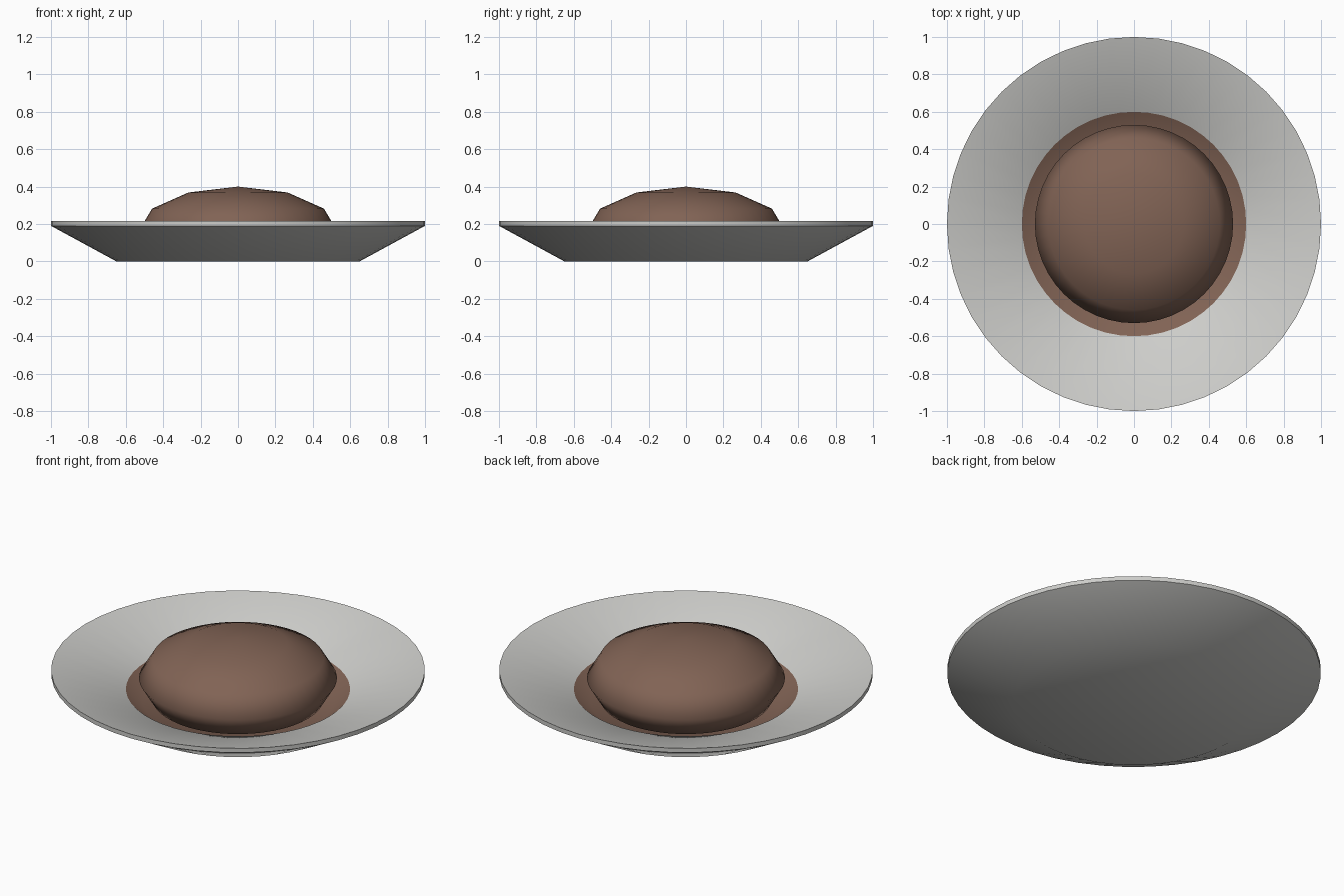
import bpy, bmesh, math

cube = bpy.data.objects.get("Cube")
if cube:
    bpy.data.objects.remove(cube, do_unlink=True)


def material(name, rgb):
    mat = bpy.data.materials.new(name)
    mat.use_nodes = True
    mat.diffuse_color = (*rgb, 1)
    mat.node_tree.nodes["Principled BSDF"].inputs["Base Color"].default_value = (*rgb, 1)
    return mat


def lathe(name, profile, mat, steps=48, angle=40):
    """Spin a (radius, height) profile around z."""
    bm = bmesh.new()
    verts = [bm.verts.new((r, 0, z)) for r, z in profile]
    edges = [bm.edges.new(pair) for pair in zip(verts, verts[1:])]
    bmesh.ops.spin(bm, geom=verts + edges, cent=(0, 0, 0), axis=(0, 0, 1),
                   angle=math.tau, steps=steps, use_duplicate=False)
    bmesh.ops.remove_doubles(bm, verts=bm.verts, dist=0.0005)
    bmesh.ops.recalc_face_normals(bm, faces=bm.faces)
    mesh = bpy.data.meshes.new(name)
    bm.to_mesh(mesh)
    bm.free()
    mesh.materials.append(mat)
    obj = bpy.data.objects.new(name, mesh)
    bpy.context.collection.objects.link(obj)
    bpy.ops.object.select_all(action='DESELECT')
    obj.select_set(True)
    bpy.context.view_layer.objects.active = obj
    bpy.ops.object.shade_smooth_by_angle(angle=math.radians(angle))
    return obj


grey = material("plate grey", (0.61, 0.61, 0.59))
brown = material("food brown", (0.22, 0.125, 0.09))

# Plate: flat base, flared side, thin rim, sloping dish and sunken well
plate = lathe("plate", [(0, 0), (0.65, 0), (1, 0.19), (1, 0.215),
                        (0.6, 0.10), (0.51, 0.03), (0, 0.03)], grey)

# The sunken well is coated in brown
plate.data.materials.append(brown)
for face in plate.data.polygons:
    c = face.center
    if math.hypot(c.x, c.y) < 0.6 and 0.02 < c.z < 0.08:
        face.material_index = 1

# Food: flattened ball with few rings
rings = 6
ball = [(0.53 * math.sin(math.pi * i / rings), 0.165 + 0.235 * math.cos(math.pi * i / rings))
        for i in range(rings + 1)]
# Keep the underside resting in the well
ball = [(r, max(z, 0.035)) for r, z in ball]
lathe("food_mound", ball, brown, angle=65)
